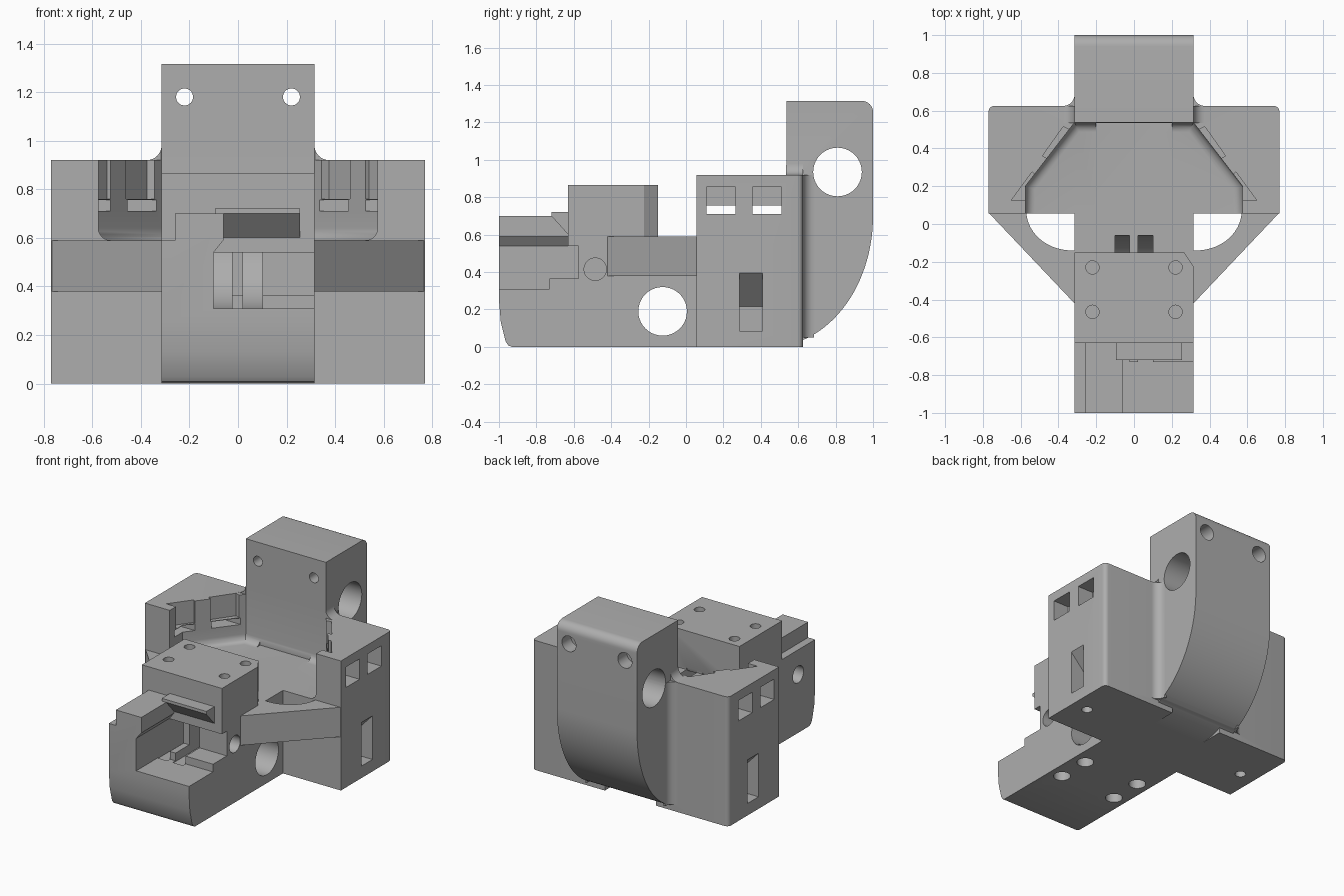
import bpy, bmesh, math
from mathutils import Vector

if "Cube" in bpy.data.objects:
    bpy.data.objects.remove(bpy.data.objects["Cube"], do_unlink=True)

grey = bpy.data.materials.new("plain grey")
grey.use_nodes = True
COLOUR = (0.42, 0.42, 0.42, 1)
grey.diffuse_color = COLOUR
grey.node_tree.nodes["Principled BSDF"].inputs["Base Color"].default_value = COLOUR


def arc(cu, cv, ru, rv, a0, a1, n=12):
    angles = [math.radians(a0 + (a1 - a0) * i / n) for i in range(n + 1)]
    return [(cu + ru * math.cos(a), cv + rv * math.sin(a)) for a in angles]


def prism(name, pts, axis, lo, hi, bottom_bevel=0):
    """Extrude a 2D profile along an axis; profile is yz, xz or xy."""
    place = {"x": lambda u, v, w: (w, u, v),
             "y": lambda u, v, w: (u, w, v),
             "z": lambda u, v, w: (u, v, w)}[axis]
    bm = bmesh.new()
    face = bm.faces.new([bm.verts.new(place(u, v, lo)) for u, v in pts])
    base_edges = list(face.edges)
    ext = bmesh.ops.extrude_face_region(bm, geom=[face], use_keep_orig=True)
    top = [g for g in ext["geom"] if isinstance(g, bmesh.types.BMVert)]
    bmesh.ops.translate(bm, verts=top, vec=Vector(place(0, 0, hi - lo)))
    bmesh.ops.recalc_face_normals(bm, faces=bm.faces)
    if bottom_bevel:
        bmesh.ops.bevel(bm, geom=base_edges, offset=bottom_bevel, segments=6,
                        profile=0.5, affect="EDGES")
    mesh = bpy.data.meshes.new(name)
    bm.to_mesh(mesh)
    bm.free()
    mesh.materials.append(grey)
    obj = bpy.data.objects.new(name, mesh)
    bpy.context.collection.objects.link(obj)
    return obj


def box(name, x, y, z):
    return prism(name, [(x[0], y[0]), (x[1], y[0]), (x[1], y[1]), (x[0], y[1])], "z", *z)


def rod(name, u, v, r, axis, lo, hi):
    return prism(name, arc(u, v, r, r, 0, 360, 40)[:-1], axis, lo, hi)


def combine(target, tool, operation):
    mod = target.modifiers.new("join", "BOOLEAN")
    mod.operation, mod.object, mod.solver = operation, tool, "EXACT"
    bpy.context.view_layer.objects.active = target
    bpy.ops.object.modifier_apply(modifier=mod.name)
    bpy.data.objects.remove(tool, do_unlink=True)


W = 0.315
# Central beam with the tall rear tower and the front clamp block
profile = ([(-1, 0.25), (-0.99, 0.13), (-0.965, 0.03), (-0.95, 0.008), (-0.93, 0)]
           + arc(0.45, 0.7, 0.55, 0.7, -90, 0, 28)
           + arc(0.94, 1.255, 0.06, 0.06, 0, 90, 8)
           + [(0.535, 1.315), (0.535, 0.59), (-0.15, 0.59), (-0.15, 0.865),
              (-0.63, 0.865), (-0.63, 0.7), (-1, 0.7)])
body = prism("carriage_body", profile, "x", -W, W)

adds, cuts = [], []
for s in (1, -1):
    def side(pts):
        return [(s * u, v) for u, v in pts]

    # Side wing with rounded rear corner
    outline = [(0.2, 0.055), (0.77, 0.055)] + arc(0.74, 0.595, 0.03, 0.03, 0, 90, 5) + [(0.2, 0.625)]
    adds.append(prism("wing", side(outline), "z", 0, 0.92))
    # Concave fillets between wing and tower
    fillet = [(0.3, 0.62)] + arc(0.375, 0.685, 0.06, 0.06, 270, 180, 8) + [(0.3, 0.685)]
    adds.append(prism("rear_fillet", side(fillet), "z", 0.05, 0.92))
    fillet = [(0.3, 0.91)] + arc(0.375, 0.98, 0.06, 0.06, 270, 180, 8) + [(0.3, 0.98)]
    adds.append(prism("top_fillet", side(fillet), "y", 0.535, 0.625))
    # Diagonal brace with a curved inner edge
    brace = [(0.77, 0.07), (0.77, 0.06), (W, -0.42), (0.29, -0.42), (0.29, -0.14)]
    brace += arc(0.33, 0.07, 0.24, 0.21, -90, 0, 14)
    adds.append(prism("brace", side(brace), "z", 0.38, 0.59))

    # Side windows, notches in the pocket wall, and nut slot
    for y0, y1 in ((0.11, 0.265), (0.355, 0.51)):
        cuts.append(box("window", sorted((s * 0.65, s * 0.9)), (y0, y1), (0.71, 0.855)))
        cuts.append(box("slit", sorted((s * 0.3, s * 0.7)), (y0, y1), (0.71, 0.756)))
    notches = [[(0.5, 0.125), (0.65, 0.125), (0.54, 0.275), (0.46, 0.22)],
               [(0.42, 0.33), (0.485, 0.36), (0.375, 0.515), (0.3, 0.48)]]
    for notch in notches:
        cuts.append(prism("notch", side(notch), "z", 0.76, 1))
    slot = [(0.8, 0.395), (0.77, 0.395), (0.6, 0.215), (0.6, 0.085), (0.8, 0.085)]
    cuts.append(prism("nut_slot", side(slot), "y", 0.285, 0.41))

    # Screw holes
    cuts.append(rod("wing_hole", s * 0.65, 0.3, 0.035, "z", -0.1, 0.15))
    cuts.append(rod("tower_hole", s * 0.22, 1.18, 0.035, "y", 0.4, 1.1))
    cuts.append(rod("tower_bore", s * 0.22, 1.18, 0.055, "y", 0.9, 1.1))
    for y in (-0.23, -0.465):
        cuts.append(rod("block_hole", s * 0.22, y, 0.035, "z", 0.6, 1))
        cuts.append(rod("base_hole", s * 0.22, y, 0.055, "z", -0.1, 0.12))

# Open central pocket with a rounded floor edge
half = [(0.575, -0.12), (0.575, 0.2), (W, 0.537)]
pocket = half + [(-x, y) for x, y in reversed(half)]
cuts.append(prism("pocket", pocket, "z", 0.59, 1.4, bottom_bevel=0.05))

# Large cross holes and small side holes
cuts += [rod("cross_hole", -0.125, 0.19, 0.13, "x", -0.5, 0.5),
         rod("tower_cross_hole", 0.81, 0.935, 0.13, "x", -0.5, 0.5),
         rod("right_port", -0.485, 0.415, 0.06, "x", 0.15, 0.4),
         rod("left_port", -0.81, 0.415, 0.06, "x", -0.4, -0.2)]

# Front tray, open to the front and one side
tray = [(-0.1, 0.365), (0.4, 0.365), (0.4, 0.8), (-0.06, 0.8), (-0.06, 0.59), (-0.1, 0.54)]
cuts += [prism("tray", tray, "y", -1.1, -0.63),
         box("tray_back", (-0.1, 0.4), (-0.7, -0.575), (0.365, 0.54)),
         box("tray_step", (-0.1, 0.4), (-1.1, -0.73), (0.31, 0.4)),
         box("left_step", (-0.4, -0.26), (-1.1, -0.63), (0.59, 0.8))]

# Curved tie channels from the tray to the pocket floor
channel = ([(-0.76, 0.305)] + arc(-0.36, 0.605, 0.3, 0.3, -90, 0, 10)
           + [(-0.06, 0.63), (-0.14, 0.63), (-0.16, 0.58), (-0.24, 0.54), (-0.76, 0.54)])
for x0, x1 in ((-0.1, -0.025), (0.02, 0.1)):
    cuts.append(prism("tie_channel", channel, "x", x0, x1))

# Chamfer on the clamp block corner
cuts.append(prism("block_chamfer", [(0.265, -0.15), (W, -0.225), (0.4, -0.2), (0.3, -0.1)],
                  "z", 0.59, 1))

for part in adds:
    combine(body, part, "UNION")
for part in cuts:
    combine(body, part, "DIFFERENCE")

# Overhanging lip above the tray
lip = [(-0.72, 0.72), (-0.62, 0.72), (-0.565, 0.55), (-0.575, 0.54), (-0.72, 0.7)]
combine(body, prism("tray_lip", lip, "x", -0.095, 0.255), "UNION")

bpy.ops.object.select_all(action="DESELECT")
body.select_set(True)
bpy.context.view_layer.objects.active = body
bpy.ops.object.shade_smooth_by_angle(angle=math.radians(30))
